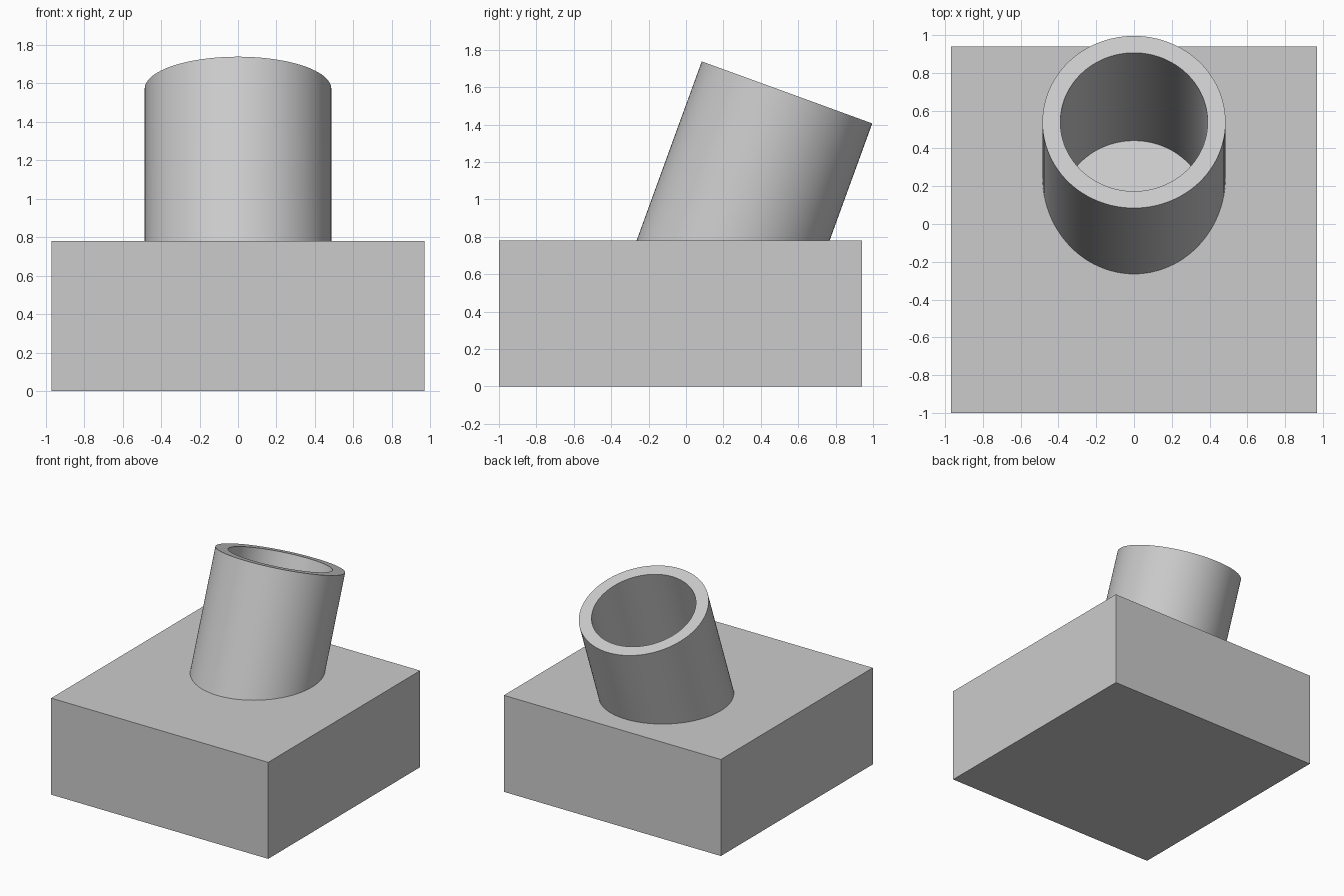
import bpy
import math
from mathutils import Matrix, Vector

cube = bpy.data.objects.get("Cube")
if cube:
    bpy.data.objects.remove(cube, do_unlink=True)

TILT = math.radians(20)
AXIS = Vector((0, math.sin(TILT), math.cos(TILT)))
TOP = Vector((0, 0.54, 1.572))      # centre of the tube's rim
BORE_DEPTH = 1.36

grey = bpy.data.materials.new("light_grey")
grey.use_nodes = True
colour = (0.60, 0.60, 0.60, 1)
grey.diffuse_color = colour
grey.node_tree.nodes["Principled BSDF"].inputs["Base Color"].default_value = colour


def tilted_cylinder(name, radius, start, end):
    """Cylinder on the tilted axis, between two distances from the rim."""
    bpy.ops.mesh.primitive_cylinder_add(vertices=96, radius=radius, depth=end - start)
    obj = bpy.context.object
    obj.name = name
    obj.data.transform(Matrix.Translation(TOP + AXIS * (start + end) / 2)
                       @ Matrix.Rotation(-TILT, 4, "X"))
    obj.data.materials.append(grey)
    return obj


def combine(target, tool, operation):
    """Apply a boolean and discard the tool."""
    mod = target.modifiers.new(operation.lower(), "BOOLEAN")
    mod.operation = operation
    mod.solver = "EXACT"
    mod.object = tool
    bpy.context.view_layer.objects.active = target
    bpy.ops.object.modifier_apply(modifier=mod.name)
    bpy.data.objects.remove(tool, do_unlink=True)


# Rectangular base block
bpy.ops.mesh.primitive_cube_add(size=1)
block = bpy.context.object
block.name = "block_with_angled_tube"
block.data.transform(Matrix.Translation((0, -0.03, 0.39))
                     @ Matrix.Diagonal((1.94, 1.94, 0.78, 1)))
block.data.materials.append(grey)

# Leaning tube joined to the block, then its blind bore
combine(block, tilted_cylinder("tube", 0.485, -1.2, 0), "UNION")
combine(block, tilted_cylinder("bore_cutter", 0.39, -BORE_DEPTH, 0.2), "DIFFERENCE")

# Smooth round walls with crisp edges
bpy.ops.object.select_all(action="DESELECT")
block.select_set(True)
bpy.context.view_layer.objects.active = block
bpy.ops.object.shade_smooth_by_angle(angle=math.radians(30))
